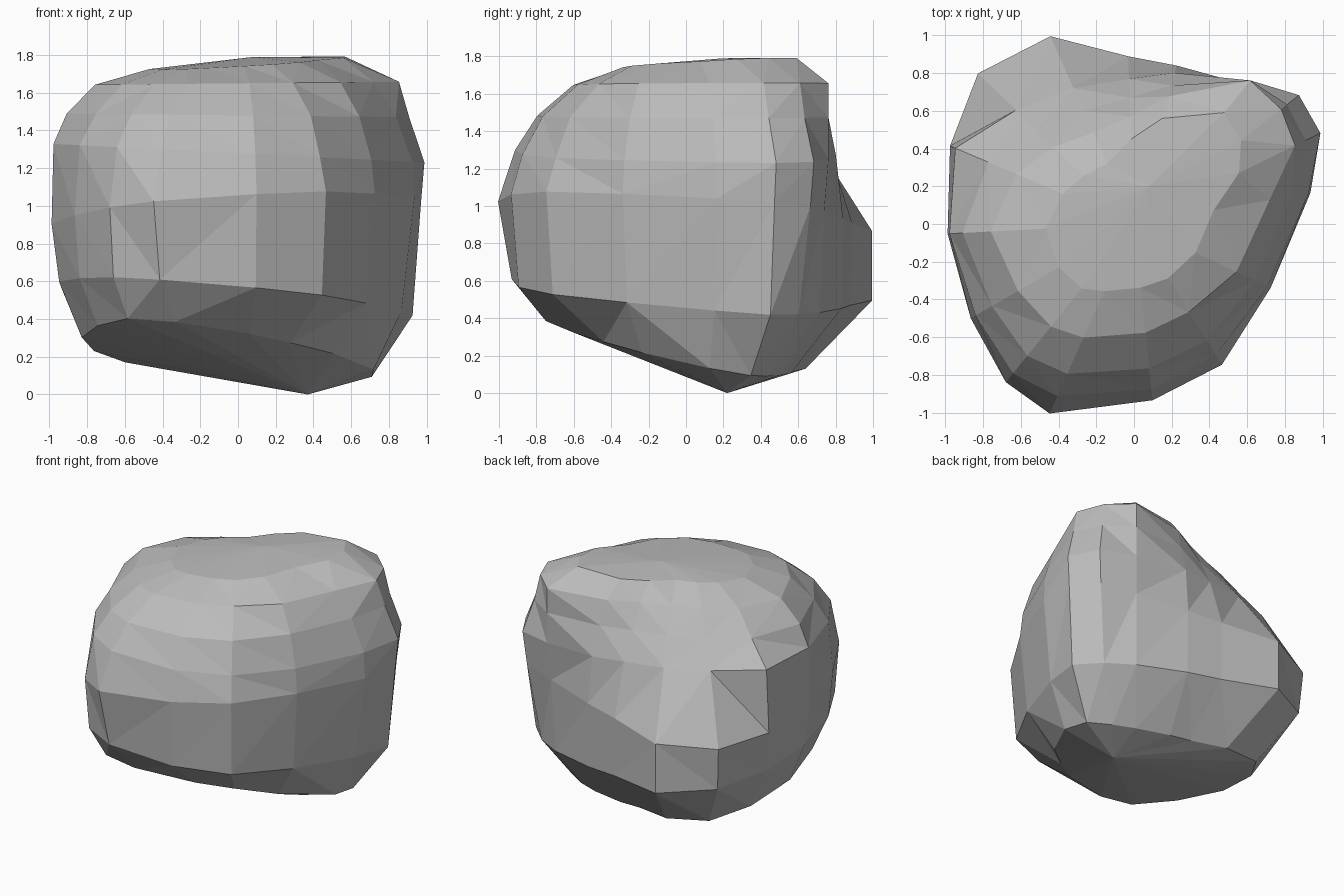
import bpy
import bmesh
from math import cos, sin, radians

# Remove the default cube only
default_cube = bpy.data.objects.get("Cube")
if default_cube:
    bpy.data.objects.remove(default_cube, do_unlink=True)


def make_material(name, colour):
    """One flat colour, shown the same in viewport and render."""
    material = bpy.data.materials.new(name)
    material.use_nodes = True
    material.diffuse_color = colour
    shader = material.node_tree.nodes["Principled BSDF"]
    shader.inputs["Base Color"].default_value = colour
    shader.inputs["Roughness"].default_value = 0.9
    return material


# Directions of the vertical edges around the boulder, in degrees from +x
BEARINGS = (10, 26, 38, 51, 75, 92, 114, 136, 157, 183, 210, 231, 246, 276, 302, 335)

# Cross-sections from underside to crown:
# height, tilt along x, tilt along y, and radius in hundredths at each bearing
SECTIONS = (
    # underside rim
    (0.22, -0.09, -0.18, (73, 79, 71, 64, 58, 58, 70, 83, 83, 83, 86, 93, 82, 60, 52, 56)),
    # lower edge
    (0.52, -0.08, -0.06, (88, 103, 98, 92, 86, 88, 109, 112, 102, 95, 97, 105, 102, 90, 84, 75)),
    # belly, with the ledge at the back
    (0.98, 0.08, -0.08, (95, 108, 108, 95, 87, 89, 109, 115, 106, 99, 100, 108, 110, 94, 88, 80)),
    # shoulder, hollow above the ledge
    (1.28, -0.05, 0.0, (94, 110, 111, 98, 83, 77, 79, 87, 103, 98, 97, 102, 100, 88, 82, 78)),
    # upper slope
    (1.48, -0.01, 0.0, (85, 101, 103, 98, 76, 67, 66, 72, 84, 91, 87, 90, 87, 77, 73, 71)),
    # crown edge, with the raised corner
    (1.65, 0.01, 0.0, (73, 95, 99, 98, 70, 57, 53, 59, 68, 76, 71, 70, 66, 58, 55, 60)),
    # crown
    (1.75, 0.05, 0.03, (43, 62, 72, 76, 58, 45, 35, 37, 41, 47, 46, 44, 39, 34, 34, 36)),
)


def add_ring(bm, height, tilt_x, tilt_y, radii):
    """One closed cross-section lying on a tilted plane."""
    ring = []
    for bearing, radius in zip(BEARINGS, radii):
        x = radius / 100 * cos(radians(bearing))
        y = radius / 100 * sin(radians(bearing))
        ring.append(bm.verts.new((x, y, height + tilt_x * x + tilt_y * y)))
    return ring


def neighbours(ring):
    """Consecutive pairs around a closed ring."""
    return zip(ring, ring[1:] + ring[:1])


def close_with_fan(bm, ring, tip):
    """Join a ring to a single end point."""
    point = bm.verts.new(tip)
    for a, b in neighbours(ring):
        bm.faces.new((a, b, point))


# Boulder: skin the cross-sections, then close both ends
bm = bmesh.new()
rings = [add_ring(bm, *section) for section in SECTIONS]
for lower, upper in zip(rings, rings[1:]):
    for (a, b), (d, c) in zip(neighbours(lower), neighbours(upper)):
        bm.faces.new((a, b, c, d))
close_with_fan(bm, rings[0], (0.37, 0.22, 0.0))
close_with_fan(bm, rings[-1], (0.08, 0.2, 1.79))

# Split bent quads into flat facets
bmesh.ops.triangulate(bm, faces=bm.faces[:], quad_method="SHORT_EDGE")
bmesh.ops.recalc_face_normals(bm, faces=bm.faces[:])

mesh = bpy.data.meshes.new("boulder")
bm.to_mesh(mesh)
bm.free()
mesh.materials.append(make_material("stone grey", (0.5, 0.5, 0.5, 1.0)))
boulder = bpy.data.objects.new("boulder", mesh)
bpy.context.collection.objects.link(boulder)
